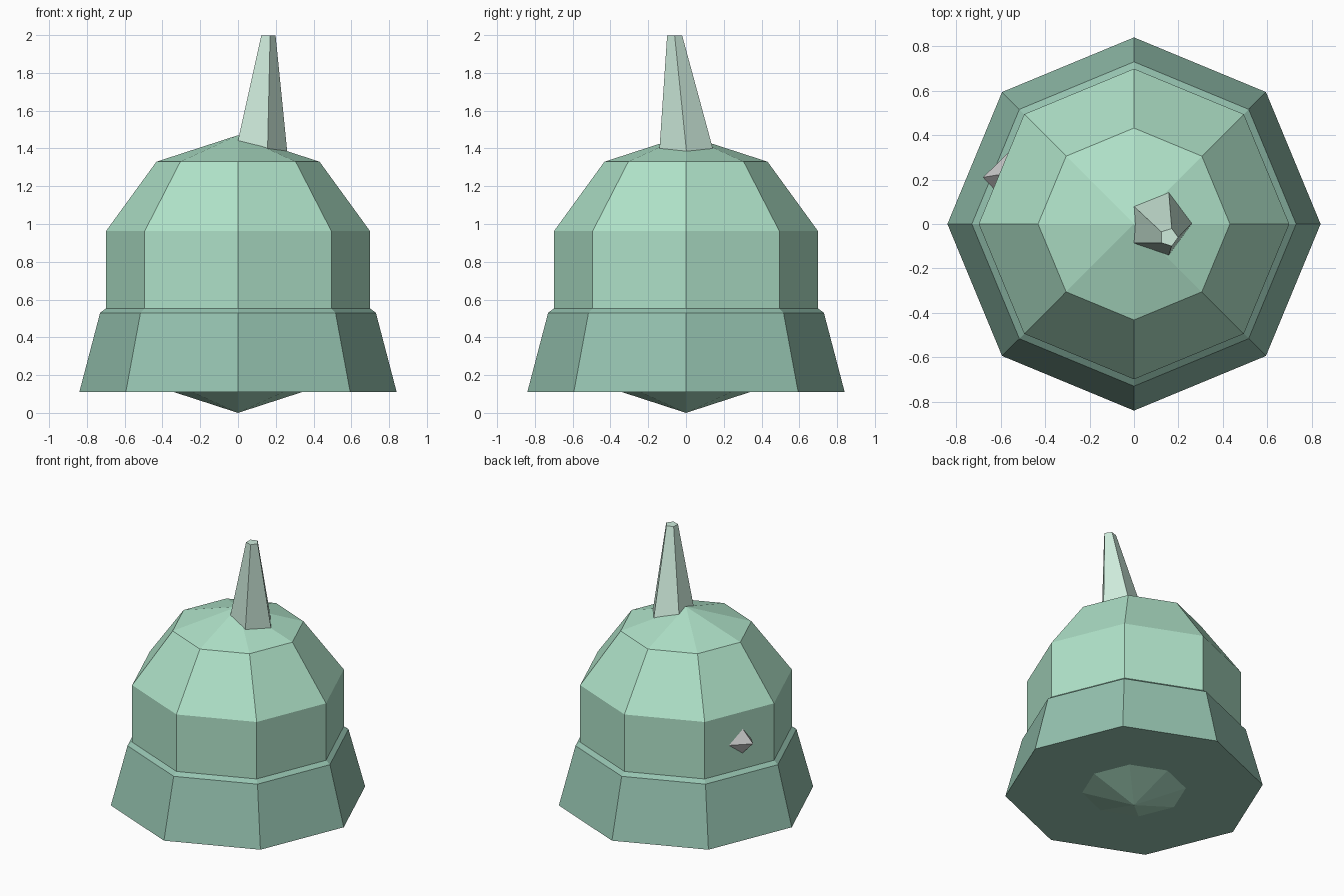
import bpy, bmesh
from math import sin, cos, pi
from mathutils import Vector

if "Cube" in bpy.data.objects:
    bpy.data.objects.remove(bpy.data.objects["Cube"])


def material(name, rgb):
    m = bpy.data.materials.new(name)
    m.diffuse_color = (*rgb, 1)
    m.use_nodes = True
    m.node_tree.nodes["Principled BSDF"].inputs["Base Color"].default_value = m.diffuse_color
    return m


def finish(bm, name, mat=None):
    bmesh.ops.recalc_face_normals(bm, faces=bm.faces)
    me = bpy.data.meshes.new(name)
    bm.to_mesh(me)
    bm.free()
    ob = bpy.data.objects.new(name, me)
    bpy.context.collection.objects.link(ob)
    if mat:
        me.materials.append(mat)
    return ob


def loft(name, sides, rings, mat=None):
    """Stack of regular polygons, each ring = (centre x, centre y, z, radius), capped."""
    bm = bmesh.new()
    loops = [[bm.verts.new((x + r * cos(2 * pi * i / sides),
                            y + r * sin(2 * pi * i / sides), z))
              for i in range(sides)] for x, y, z, r in rings]
    for a, b in zip(loops, loops[1:]):
        for i in range(sides):
            j = (i + 1) % sides
            bm.faces.new((a[i], a[j], b[j], b[i]))
    bm.faces.new(loops[0])
    bm.faces.new(loops[-1])
    return finish(bm, name, mat)


green = material("green", (0.43, 0.76, 0.58))
dark_green = material("dark_green", (0.30, 0.54, 0.43))
pale_green = material("pale_green", (0.62, 0.84, 0.72))

# Round body: low-poly sphere whose lower pole pokes out under the skirt
R = 0.735
bm = bmesh.new()
bmesh.ops.create_uvsphere(bm, u_segments=8, v_segments=5, radius=R)
bmesh.ops.translate(bm, verts=bm.verts, vec=(0, 0, R))
finish(bm, "body", green)

# Flared skirt with a chamfered upper rim
loft("skirt", 8, [(0, 0, 0.11, 0.84), (0, 0, 0.53, 0.73), (0, 0, 0.56, 0.69)], dark_green)

# Leaning five-sided stalk, rooted inside the dome
loft("stalk", 5, [(0.103, 0.011, 1.3, 0.166), (0.157, -0.06, 1.997, 0.042)], pale_green)

# Small four-sided spike on the back-left face, base sunk into the body
tip = Vector((-0.68, 0.21, 0.747))
surface_base = [(-0.607, 0.222, 0.838), (-0.567, 0.32, 0.747),
                (-0.605, 0.225, 0.665), (-0.633, 0.16, 0.747)]
bm = bmesh.new()
apex = bm.verts.new(tip)
base = [bm.verts.new(tip + (Vector(p) - tip) * 1.1) for p in surface_base]
bm.faces.new(base)
for i in range(4):
    bm.faces.new((base[i], base[(i + 1) % 4], apex))
finish(bm, "spike")
